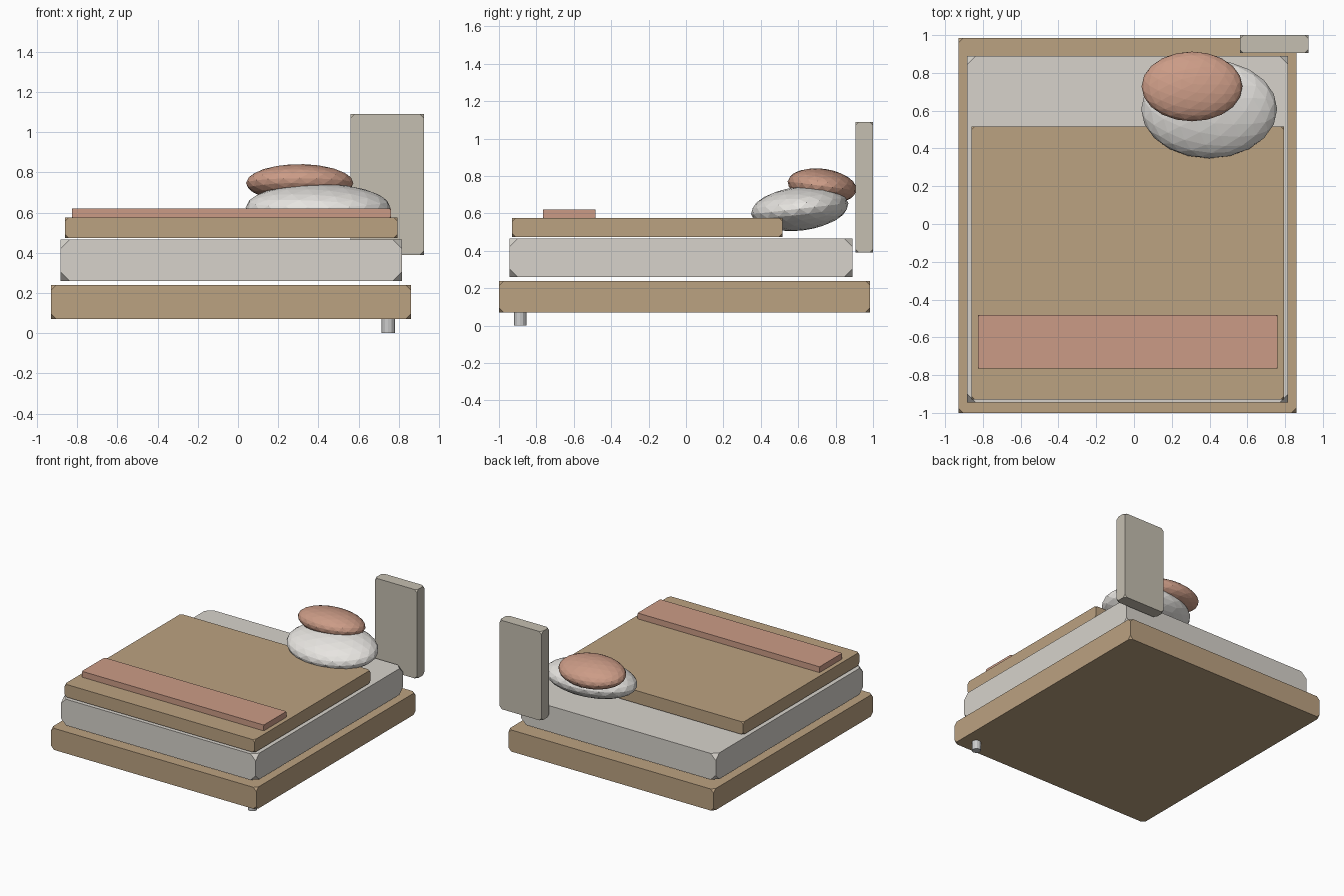
import bpy, bmesh
from math import radians
from itertools import product

if "Cube" in bpy.data.objects:
    bpy.data.objects.remove(bpy.data.objects["Cube"])


def material(name, rgb):
    m = bpy.data.materials.new(name)
    m.diffuse_color = (*rgb, 1)
    m.use_nodes = True
    m.node_tree.nodes["Principled BSDF"].inputs["Base Color"].default_value = m.diffuse_color
    return m


wood = material("tan", (0.50, 0.36, 0.22))
linen = material("linen", (0.68, 0.65, 0.60))
stone = material("warm_grey", (0.56, 0.52, 0.44))
white = material("white", (0.80, 0.78, 0.75))
rose = material("rose", (0.60, 0.33, 0.24))


def finish(name, bm, mat=None):
    bmesh.ops.recalc_face_normals(bm, faces=bm.faces)
    mesh = bpy.data.meshes.new(name)
    bm.to_mesh(mesh)
    bm.free()
    if mat:
        mesh.materials.append(mat)
    ob = bpy.data.objects.new(name, mesh)
    bpy.context.collection.objects.link(ob)
    return ob


def slab(name, xs, ys, zs, cut, mat):
    """Box whose eight corners are clipped to triangles."""
    bm = bmesh.new()
    for i, j, k in product((0, 1), repeat=3):
        for axis in range(3):
            p = [xs[i], ys[j], zs[k]]
            p[axis] += cut * (1 - 2 * (i, j, k)[axis])
            bm.verts.new(p)
    bmesh.ops.convex_hull(bm, input=bm.verts)
    bmesh.ops.dissolve_limit(bm, angle_limit=radians(1), verts=bm.verts, edges=bm.edges)
    return finish(name, bm, mat)


def pillow(name, centre, radii, tilt, mat):
    """Faceted ellipsoid tilted about x."""
    bm = bmesh.new()
    bmesh.ops.create_icosphere(bm, subdivisions=3, radius=1)
    ob = finish(name, bm, mat)
    ob.location, ob.scale = centre, radii
    ob.rotation_euler.x = radians(tilt)
    return ob


# Base, mattress and bedding
slab("bed_frame", (-0.93, 0.86), (-1.0, 0.985), (0.07, 0.24), 0.026, wood)
slab("mattress", (-0.883, 0.816), (-0.945, 0.89), (0.26, 0.466), 0.045, linen)
slab("blanket", (-0.86, 0.794), (-0.93, 0.516), (0.475, 0.575), 0.018, wood)
slab("folded_throw", (-0.826, 0.76), (-0.765, -0.483), (0.572, 0.621), 0.008, rose)

# Headboard panel
slab("headboard_panel", (0.56, 0.925), (0.905, 1.0), (0.39, 1.09), 0.02, stone)

# Pillow and cushion
pillow("pillow", (0.398, 0.608, 0.625), (0.36, 0.262, 0.117), 6.5, white)
pillow("cushion", (0.307, 0.728, 0.747), (0.267, 0.186, 0.092), -7.5, rose)

# Foot
bm = bmesh.new()
bmesh.ops.create_cone(bm, cap_ends=True, segments=12, radius1=0.033, radius2=0.033, depth=0.072)
foot = finish("front_foot", bm)
foot.location = (0.747, -0.887, 0.036)
